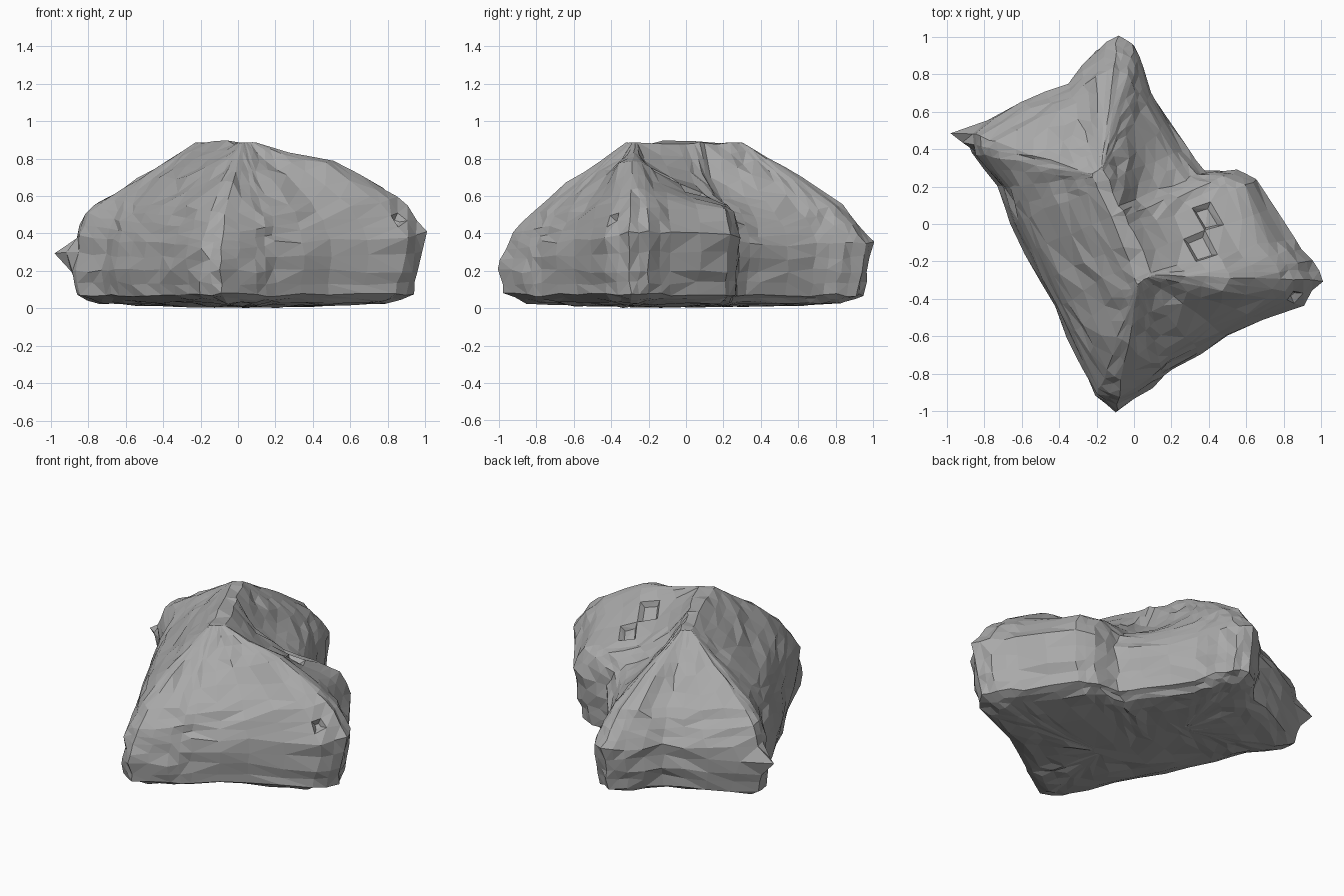
import bpy
import bmesh
import random
from mathutils import Vector

random.seed(4)

default_cube = bpy.data.objects.get("Cube")
if default_cube:
    bpy.data.objects.remove(default_cube, do_unlink=True)

# Crest line along the top of the boulder
CREST_FRONT = Vector((.03, -.27))
CREST_BACK = Vector((-.18, .25))
CREST_HEIGHT = .885

# Footprint: x, y, height of the wall top, height halfway to the crest
OUTLINE = [
    (-.09, 1, .45, .7), (0, .96, .45, .69), (.05, .84, .44, .68),
    (.1, .7, .44, .67), (.28, .4, .42, .6), (.38, .28, .46, .58),
    (.55, .28, .51, .6), (.66, .23, .53, .61), (.85, -.07, .54, .72),
    (.96, -.2, .54, .78), (1, -.3, .54, .79), (.9, -.43, .5, .77),
    (.5, -.6, .47, .71), (.2, -.78, .45, .68), (.1, -.87, .42, .67),
    (-.09, -1, .4, .67), (-.2, -.93, .4, .68), (-.35, -.6, .44, .69),
    (-.5, -.3, .45, .7), (-.65, 0, .46, .7), (-.72, .2, .48, .7),
    (-.87, .38, .5, .69), (-.89, .49, .5, .69), (-.6, .65, .46, .69),
    (-.35, .75, .45, .69), (-.2, .93, .45, .7),
]


def nearest_on_crest(point):
    """Closest point of the crest line to a footprint point."""
    along = CREST_BACK - CREST_FRONT
    factor = (point - CREST_FRONT).dot(along) / along.length_squared
    return CREST_FRONT + along * max(0, min(1, factor))


def profile(wall, middle, lean, sag):
    """Cross-section from underside to crest: inward fraction, height.

    Positive lean makes the wall overhang, negative makes it slope back.
    """
    shoulder = wall + (middle - wall) * .4
    saddle = middle + (CREST_HEIGHT - middle) * sag
    return [(.93, .01), (.5, .016), (.2, .032), (.05 + .02 * lean, .07),
            (.035 * max(0, lean), .2),
            (.04 * max(0, -lean), wall * .6 + .08),
            (.1, wall), (.22, shoulder), (.5, middle), (.75, saddle),
            (.93, CREST_HEIGHT)]


def fill_open_ends(bm):
    rim = [edge for edge in bm.edges if edge.is_boundary]
    bmesh.ops.holes_fill(bm, edges=rim, sides=0)


def roughen(bm, amount):
    """Uneven stone surface, gentler where the mesh is fine."""
    moves = []
    for vert in bm.verts:
        reach = min(edge.calc_length() for edge in vert.link_edges)
        step = Vector([random.uniform(-1, 1) for axis in range(3)])
        moves.append((vert, step * min(amount, reach * .2)))
    for vert, move in moves:
        vert.co += move
        vert.co.z = max(0, vert.co.z)


def pull_nub(bm, place, offset):
    """Draw the vertex nearest a place, and its sides, out into a nub."""
    target, shift = Vector(place), Vector(offset)
    tip = min(bm.verts, key=lambda v: (v.co - target).length)
    for edge in tip.link_edges:
        side = edge.other_vert(tip)
        if abs(side.co.z - tip.co.z) < .05:
            side.co += shift * .4
    tip.co += shift


def press_pit(bm, place):
    """Sink a small pit into the facet nearest a place."""
    target = Vector(place)
    face = min(bm.faces,
               key=lambda f: (f.calc_center_median() - target).length)
    bmesh.ops.inset_region(bm, faces=[face], thickness=.03, depth=-.03)


# Loft the profiles around the footprint
bm = bmesh.new()
columns = []
for x, y, wall, middle in OUTLINE:
    edge_point = Vector((x, y))
    crest_point = nearest_on_crest(edge_point)
    lean = max(-1, min(1, (x + y) / .6))
    sag = .42 if x > .3 else .57
    column = []
    for inward, height in profile(wall, middle, lean, sag):
        spot = edge_point.lerp(crest_point, inward)
        column.append(bm.verts.new((spot.x, spot.y, height)))
    columns.append(column)

for index, column in enumerate(columns):
    before = columns[index - 1]
    for low in range(len(column) - 1):
        bm.faces.new((before[low], column[low],
                      column[low + 1], before[low + 1]))

# Break the surface into smaller facets
bmesh.ops.subdivide_edges(bm, edges=bm.edges[:], cuts=1, use_grid_fill=True)
fill_open_ends(bm)
bmesh.ops.recalc_face_normals(bm, faces=bm.faces[:])
roughen(bm, .012)

# Side nub and weathered pits
pull_nub(bm, (-.89, .49, .3), (-.1, -.01, 0))
for place in [(.84, -.44, .46), (.42, .06, .62), (.42, -.13, .7)]:
    press_pit(bm, place)
bmesh.ops.triangulate(bm, faces=bm.faces[:])

# Plain grey stone
stone = bpy.data.materials.new("grey_stone")
stone.use_nodes = True
grey = (.4, .4, .4, 1)
stone.diffuse_color = grey
shader = next(n for n in stone.node_tree.nodes if n.type == "BSDF_PRINCIPLED")
shader.inputs["Base Color"].default_value = grey

mesh = bpy.data.meshes.new("boulder")
bm.to_mesh(mesh)
bm.free()
mesh.materials.append(stone)
boulder = bpy.data.objects.new("boulder", mesh)
bpy.context.scene.collection.objects.link(boulder)
